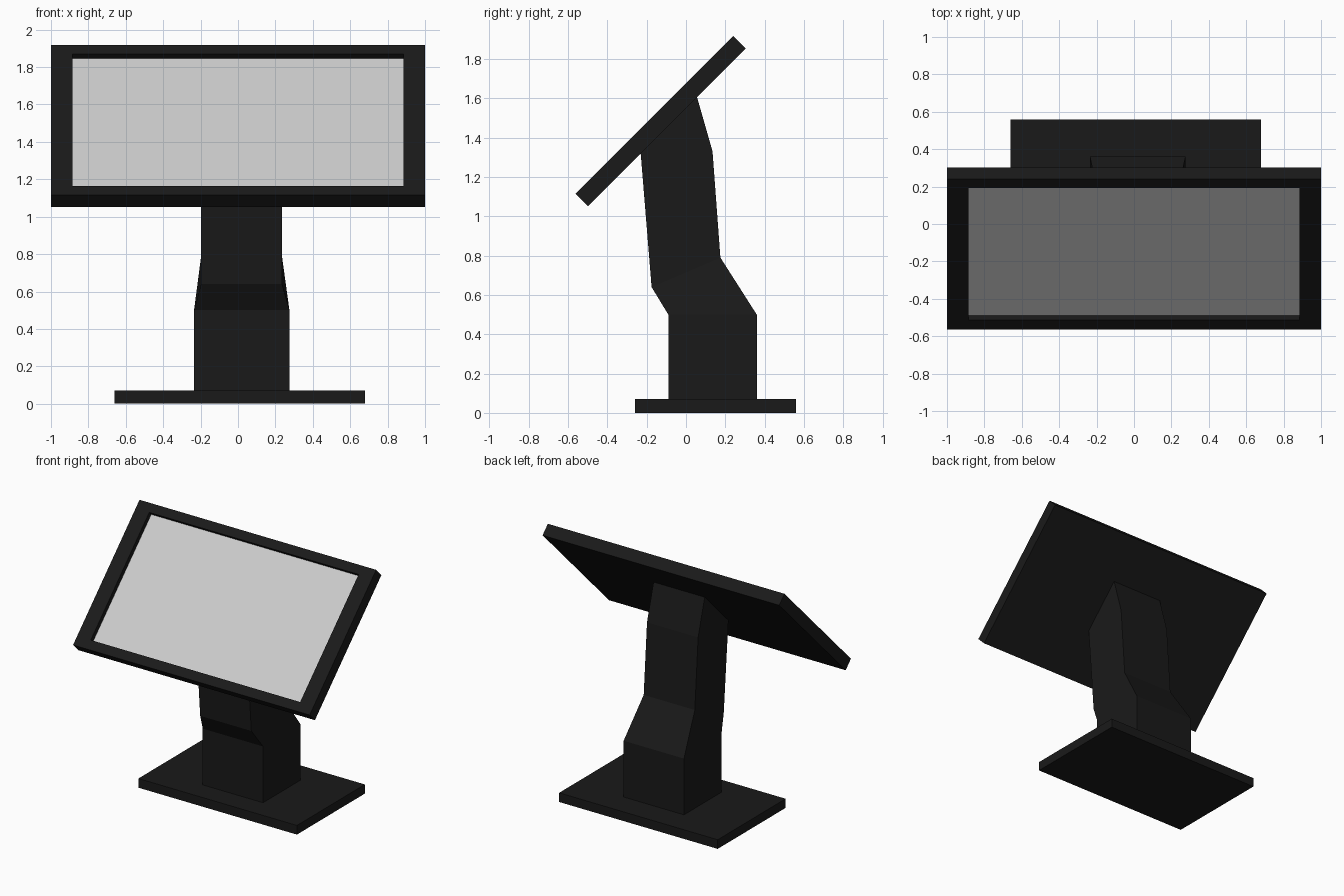
import bpy, bmesh
from mathutils import Vector

if "Cube" in bpy.data.objects:
    bpy.data.objects.remove(bpy.data.objects["Cube"])


def material(name, value):
    m = bpy.data.materials.new(name)
    m.diffuse_color = (value, value, value, 1)
    m.use_nodes = True
    m.node_tree.nodes["Principled BSDF"].inputs["Base Color"].default_value = m.diffuse_color
    return m


def loft(name, loops, mat):
    """Skin a stack of four-cornered loops and cap both ends."""
    bm = bmesh.new()
    rings = [[bm.verts.new(p) for p in loop] for loop in loops]
    for a, b in zip(rings, rings[1:]):
        for i in range(4):
            j = (i + 1) % 4
            bm.faces.new((a[i], a[j], b[j], b[i]))
    bm.faces.new(rings[0][::-1])
    bm.faces.new(rings[-1])
    bmesh.ops.recalc_face_normals(bm, faces=bm.faces)
    mesh = bpy.data.meshes.new(name)
    bm.to_mesh(mesh)
    bm.free()
    mesh.materials.append(mat)
    obj = bpy.data.objects.new(name, mesh)
    bpy.context.collection.objects.link(obj)
    return obj


def section(x0, x1, front, back):
    """Column loop: front and back are (y, z) pairs."""
    return [(x0, *front), (x1, *front), (x1, *back), (x0, *back)]


def panel(half_x, v0, v1, n):
    """Loop in the plane of the tilted screen, n above its front face."""
    origin = Vector((0, -0.563, 1.115))
    up = Vector((0, 1, 1)).normalized()
    out = Vector((0, -1, 1)).normalized()
    return [origin + Vector((x, 0, 0)) + up * v + out * n
            for x, v in ((-half_x, v0), (half_x, v0), (half_x, v1), (-half_x, v1))]


black = material("black_plastic", 0.01)
grey = material("display_grey", 0.8)

# Base plate
loft("base_plate", [section(-0.66, 0.68, (-0.26, z), (0.56, z)) for z in (0, 0.07)], black)

# Bent column, ending flush against the back of the screen
loft("column", [
    section(-0.235, 0.275, (-0.09, 0.07), (0.36, 0.07)),
    section(-0.235, 0.275, (-0.09, 0.50), (0.36, 0.50)),
    section(-0.197, 0.235, (-0.175, 0.64), (0.175, 0.79)),
    section(-0.197, 0.235, (-0.228, 1.29), (0.135, 1.33)),
    section(-0.197, 0.235, (-0.231, 1.325), (0.055, 1.61)),
], black)

# Screen housing with a recessed front
loft("screen_housing", [
    panel(1.0, 0, 1.135, -0.09),
    panel(1.0, 0, 1.135, 0),
    panel(0.885, 0.07, 1.068, 0),
    panel(0.885, 0.07, 1.068, -0.04),
], black)

# Display at the bottom of the recess
loft("display", [panel(0.885, 0.07, 1.068, n) for n in (-0.04, -0.035)], grey)
